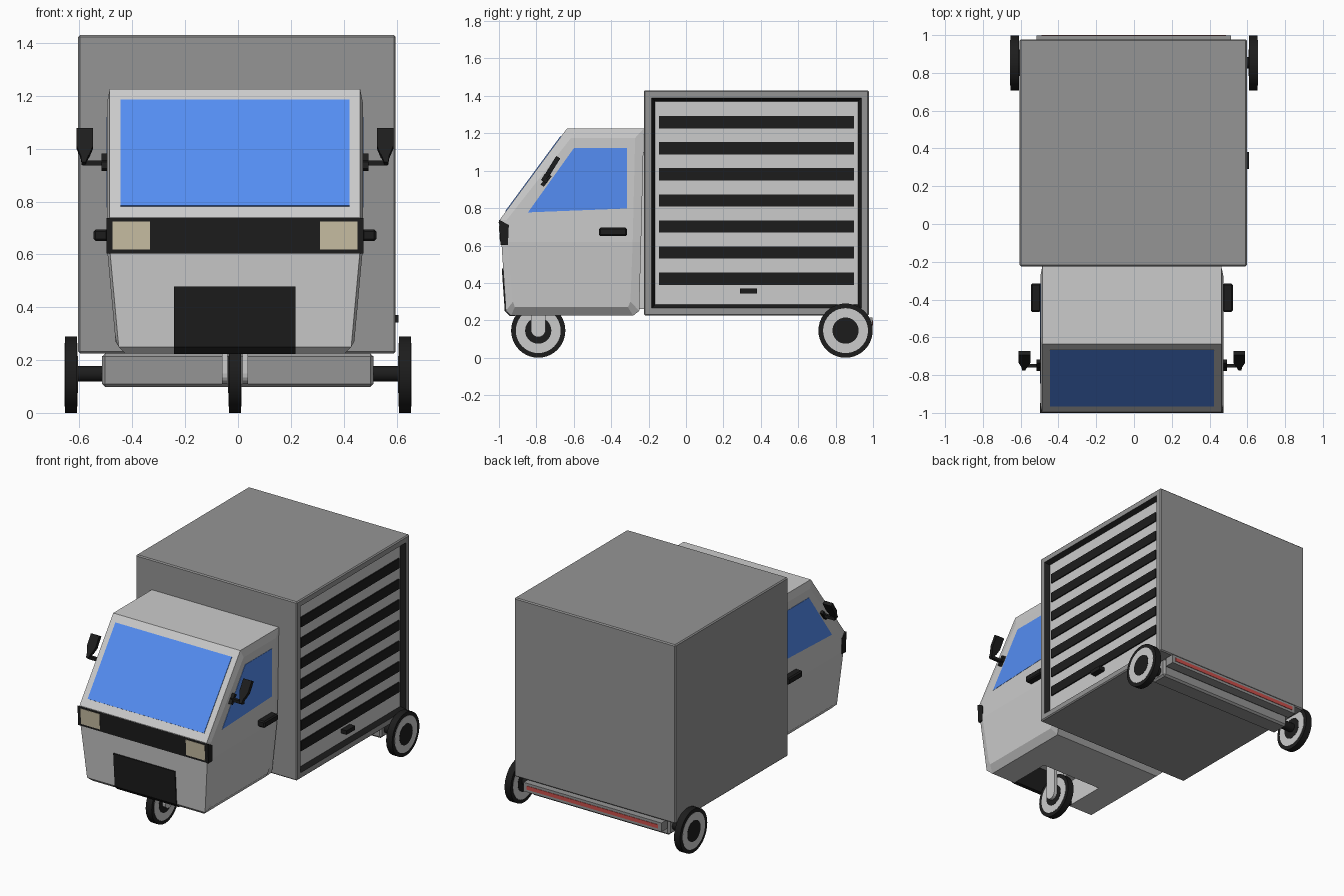
import bpy, bmesh, math
from mathutils import Vector, Matrix

if "Cube" in bpy.data.objects:
    bpy.data.objects.remove(bpy.data.objects["Cube"])

CX = -0.0115  # centre line of the cab


def mat(name, r, g, b):
    m = bpy.data.materials.new(name)
    m.diffuse_color = (r, g, b, 1)
    m.use_nodes = True
    m.node_tree.nodes["Principled BSDF"].inputs["Base Color"].default_value = m.diffuse_color
    return m


BLACK = mat("black", 0.012, 0.012, 0.012)
BLUE = mat("glass_blue", 0.09, 0.27, 0.9)
BEIGE = mat("lamp_beige", 0.6, 0.53, 0.38)
RED = mat("red", 0.6, 0.08, 0.07)
DARK = mat("box_grey", 0.3, 0.3, 0.3)
LIGHT = mat("light_grey", 0.75, 0.75, 0.75)


def finish(name, bm, *mats):
    bmesh.ops.recalc_face_normals(bm, faces=bm.faces)
    me = bpy.data.meshes.new(name)
    bm.to_mesh(me)
    bm.free()
    for m in mats:
        if m:
            me.materials.append(m)
    ob = bpy.data.objects.new(name, me)
    bpy.context.collection.objects.link(ob)
    return ob


def prism(name, pts, off, m=None):
    """Polygon extruded by an offset vector."""
    bm = bmesh.new()
    a = [bm.verts.new(p) for p in pts]
    b = [bm.verts.new(Vector(p) + Vector(off)) for p in pts]
    bm.faces.new(a)
    bm.faces.new(b)
    for i in range(len(a)):
        j = (i + 1) % len(a)
        bm.faces.new((a[i], a[j], b[j], b[i]))
    return finish(name, bm, m)


def cube_bm(x0, x1, y0, y1, z0, z1, bevel=0):
    bm = bmesh.new()
    bmesh.ops.create_cube(bm, size=1)
    bmesh.ops.scale(bm, vec=(abs(x1 - x0), y1 - y0, z1 - z0), verts=bm.verts)
    bmesh.ops.translate(bm, vec=((x0 + x1) / 2, (y0 + y1) / 2, (z0 + z1) / 2), verts=bm.verts)
    if bevel:
        bmesh.ops.bevel(bm, geom=bm.edges[:], offset=bevel, segments=1, affect='EDGES')
    return bm


def box(name, x0, x1, y0, y1, z0, z1, m=None, bevel=0):
    return finish(name, cube_bm(x0, x1, y0, y1, z0, z1, bevel), m)


def cyl(name, x, y, z, r, width, m=None, n=40):
    """Cylinder along x."""
    bm = bmesh.new()
    bmesh.ops.create_cone(bm, cap_ends=True, segments=n, radius1=r, radius2=r, depth=width,
                          matrix=Matrix.Translation((x, y, z)) @ Matrix.Rotation(math.pi / 2, 4, 'Y'))
    for f in bm.faces:
        f.smooth = len(f.verts) == 4
    for e in bm.edges:
        e.smooth = all(f.smooth for f in e.link_faces)
    return finish(name, bm, m)


# Cab shell: side profile with raised side panels, narrowing at the bottom
outer = [(-.995, .739), (-.987, .62), (-.963, .25), (-.936, .225), (-.283, .225),
         (-.25, .25), (-.24, .62), (-.225, 1.226), (-.636, 1.226)]
inner = [(-.96, .735), (-.952, .62), (-.925, .3), (-.915, .27), (-.31, .27),
         (-.297, .3), (-.285, .62), (-.272, 1.175), (-.615, 1.175)]


def half_width(z):
    if z >= .62:
        return .484
    if z >= .25:
        return .45 + (z - .25) / .37 * .034
    return .425


bm = bmesh.new()
rims = []
for s in (1, -1):
    o = [bm.verts.new((CX + s * (half_width(z) - .01), y, z)) for y, z in outer]
    i = [bm.verts.new((CX + s * half_width(z), y, z)) for y, z in inner]
    rims.append(o)
    for k in range(9):
        n = (k + 1) % 9
        bm.faces.new((o[k], o[n], i[n], i[k]))
    bm.faces.new([i[k] for k in (6, 7, 8, 0, 1)])
    bm.faces.new(i[1:7])
for k in range(9):
    n = (k + 1) % 9
    bm.faces.new((rims[0][k], rims[0][n], rims[1][n], rims[1][k]))
cab = finish("cab", bm, LIGHT)

# Front wheel well
well = box("wheel_well_cutter", CX - .23, CX + .23, -.92, -.64, .1, .4, BLACK)
well.hide_render = True
well.hide_set(True)
cut = cab.modifiers.new("well", 'BOOLEAN')
cut.operation = 'DIFFERENCE'
cut.object = well

# Windscreen, front band, lower grille
n = Vector((0, -.80, .60))
ws = [(CX + sx * .434, y, z) for sx, y, z in
      ((-1, -.963, .782), (1, -.963, .782), (1, -.667, 1.184), (-1, -.667, 1.184))]
prism("windscreen", [Vector(p) - n * .01 for p in ws], n * .014, BLUE)
band = [(-1.0, .738), (-.947, .71), (-.952, .604), (-.992, .604)]
prism("front_band", [(CX - .486, y, z) for y, z in band], (.972, 0, 0), BLACK)
grille = [(-.985, .478), (-.969, .25), (-.942, .222), (-.915, .222), (-.915, .478)]
prism("lower_grille", [(CX - .23, y, z) for y, z in grille], (.46, 0, 0), BLACK)

for s, side in ((1, "right"), (-1, "left")):
    def X(v):
        return CX + s * v
    # Headlight, side window, door handle
    prism("headlight_" + side, [(X(.322), -.9995, .725), (X(.463), -.9995, .725),
                                (X(.463), -.993, .618), (X(.322), -.993, .618)], (0, -.002, 0), BEIGE)
    win = [(-.6, 1.12), (-.315, 1.12), (-.315, .798), (-.845, .777)]
    prism("side_window_" + side, [(X(.475), y, z) for y, z in win], (s * .011, 0, 0), BLUE)
    box("door_handle_" + side, X(.48), X(.535), -.465, -.315, .65, .695, BLACK, .008)
    # Mirror on its arm
    head = [(.537, 1.066), (.6, 1.066), (.6, 1.0), (.583, .955), (.57, .935), (.537, 1.0)]
    head = [(.537, 1.066), (.6, 1.066), (.6, 1.0), (.585, .965), (.552, .965), (.537, 1.0)]
    prism("mirror_" + side, [(X(x), -.672 - .62 * (1.066 - z), z) for x, z in head],
          (0, -.022, .012), BLACK)
    prism("mirror_stem_" + side, [(X(x), -.748 + .62 * (z - .95), z) for x, z in
                                  ((.552, .97), (.585, .97), (.58, .938), (.565, .938))],
          (0, -.02, .012), BLACK)
    box("mirror_arm_" + side, X(.48), X(.578), -.76, -.74, .936, .956, BLACK)
    prism("mirror_mount_" + side, [(X(.48), y, z) for y, z in
                                   ((-.778, .925), (-.76, .915), (-.718, .97), (-.736, .982))],
          (s * .025, 0, 0), BLACK)
    # Fork leg with rounded end
    leg = [(-.83, .4), (-.83, .15)]
    leg += [(-.79 - .04 * math.cos(t * math.pi / 8), .15 - .04 * math.sin(t * math.pi / 8)) for t in range(1, 8)]
    leg += [(-.75, .15), (-.75, .4)]
    prism("fork_leg_" + side, [(X(.028), y, z) for y, z in leg], (s * .022, 0, 0), LIGHT)

# Wheels: tyre, rim and hub
for name, x, y in (("front", CX, -.79), ("rear_right", .632, .853), ("rear_left", -.632, .853)):
    cyl("tyre_" + name, x, y, .145, .145, .045, BLACK)
    cyl("rim_" + name, x, y, .145, .12, .048, LIGHT)
    cyl("hub_" + name, x, y, .145, .07, .051, BLACK)

# Rear axle, beam and bumper with red strip
cyl("rear_axle", 0, .853, .148, .03, 1.25, BLACK, 20)
box("axle_beam", -.515, .513, .79, .915, .098, .225, DARK, .012)
box("rear_bumper", -.515, .513, .93, .997, .155, .215, DARK)
box("bumper_bracket", -.45, .45, .9, .95, .165, .228, DARK)
box("red_strip", -.49, .488, .99, 1.0, .173, .198, RED)

# Link between cab and cargo box
box("chassis_link", -.42, .4, -.3, -.2, .26, 1.1, LIGHT)

# Cargo box with recessed black-framed shutter on the right
bm = cube_bm(-.605, .597, -.225, .978, .225, 1.43, .007)
face = max(bm.faces, key=lambda f: f.normal.x * f.calc_area())
bmesh.ops.inset_region(bm, faces=[face], thickness=.048)
rim = bmesh.ops.inset_region(bm, faces=[face], thickness=.026, depth=-.03)["faces"]
for f in rim:
    f.material_index = 1
face.material_index = 2
finish("cargo_box", bm, DARK, BLACK, LIGHT)
for i in range(7):
    z = .423 + i * .1393
    box("shutter_slat_%d" % i, .56, .575, -.144, .898, z - .033, z + .033, BLACK)
box("shutter_handle", .56, .608, .29, .38, .343, .37, BLACK)
